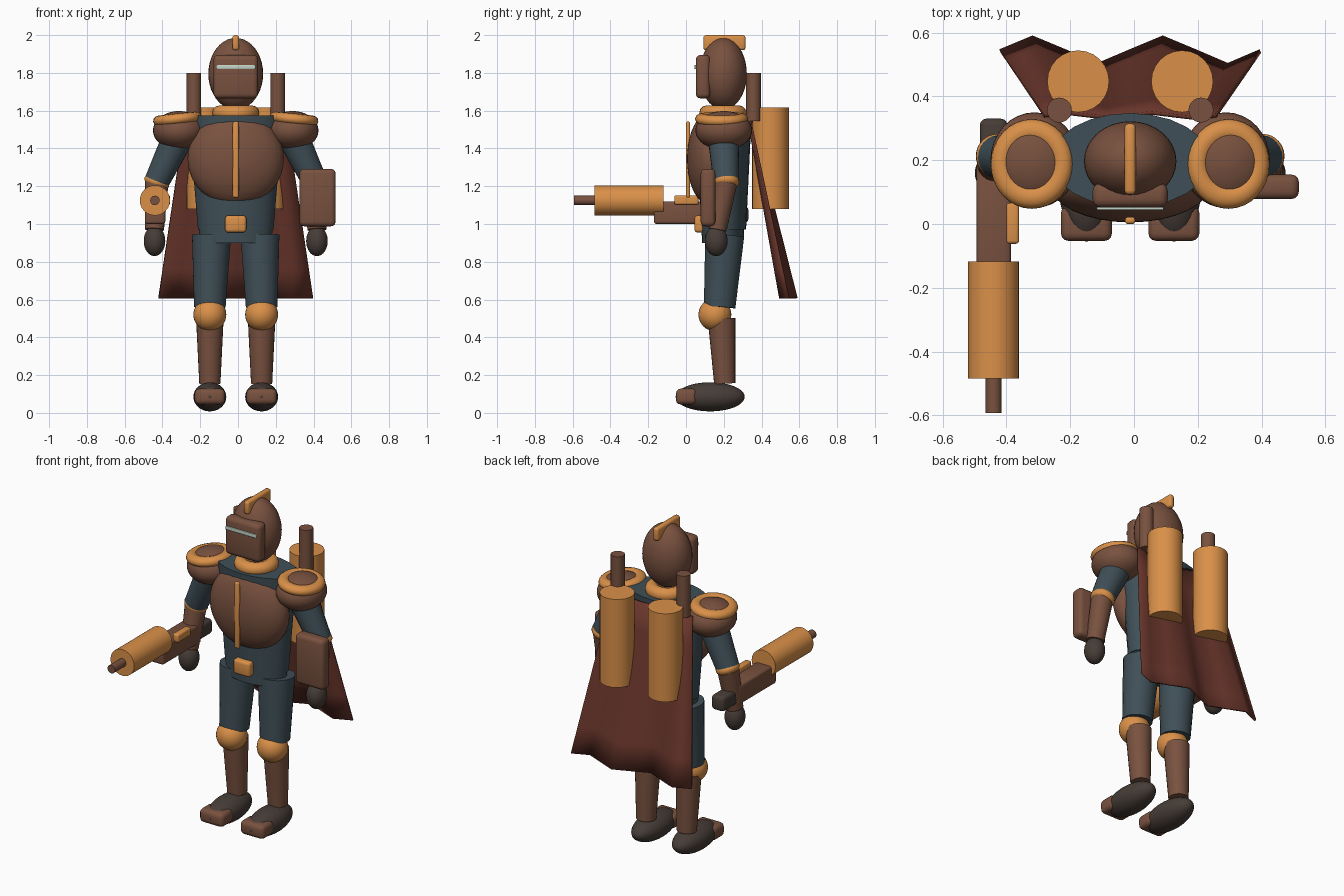
import bpy, bmesh, math
from mathutils import Vector, Matrix

if "Cube" in bpy.data.objects:
    bpy.data.objects.remove(bpy.data.objects["Cube"])

MID = -0.012  # body centre line


def material(name, rgb):
    m = bpy.data.materials.new(name)
    m.use_nodes = True
    m.diffuse_color = (*rgb, 1)
    m.node_tree.nodes["Principled BSDF"].inputs["Base Color"].default_value = (*rgb, 1)
    return m


brown = material("leather brown", (0.19, 0.083, 0.05))
gold = material("brass", (0.7, 0.28, 0.066))
teal = material("dark teal cloth", (0.05, 0.078, 0.095))
dark = material("charcoal", (0.062, 0.046, 0.038))
maroon = material("maroon cloth", (0.14, 0.036, 0.024))
pale = material("pale visor glow", (0.55, 0.65, 0.57))


def finish(name, bm, mat, angle=40):
    bmesh.ops.recalc_face_normals(bm, faces=bm.faces)
    mesh = bpy.data.meshes.new(name)
    bm.to_mesh(mesh)
    bm.free()
    mesh.materials.append(mat)
    ob = bpy.data.objects.new(name, mesh)
    bpy.context.collection.objects.link(ob)
    bpy.ops.object.select_all(action='DESELECT')
    ob.select_set(True)
    bpy.context.view_layer.objects.active = ob
    bpy.ops.object.shade_smooth_by_angle(angle=math.radians(angle))
    return ob


def ball(name, mat, centre, radii):
    bm = bmesh.new()
    bmesh.ops.create_uvsphere(bm, u_segments=32, v_segments=20, radius=1)
    bmesh.ops.transform(bm, verts=bm.verts, matrix=Matrix.Translation(centre) @ Matrix.Diagonal((*radii, 1)))
    return finish(name, bm, mat)


def box(name, mat, low, high, bevel=0.02):
    low, high = Vector(low), Vector(high)
    bm = bmesh.new()
    bmesh.ops.create_cube(bm, size=1)
    bmesh.ops.transform(bm, verts=bm.verts,
                        matrix=Matrix.Translation((low + high) / 2) @ Matrix.Diagonal((*(high - low), 1)))
    if bevel:
        bmesh.ops.bevel(bm, geom=bm.edges[:], offset=bevel, segments=3, profile=0.5, affect='EDGES')
    return finish(name, bm, mat)


def rod(name, mat, start, end, r1, r2, squash=1.0, sides=24):
    """Tapered cylinder between two points; squash scales its depth."""
    start, end = Vector(start), Vector(end)
    axis = end - start
    bm = bmesh.new()
    bmesh.ops.create_cone(bm, cap_ends=True, segments=sides, radius1=r1, radius2=r2, depth=axis.length)
    turn = Vector((0, 0, 1)).rotation_difference(axis).to_matrix().to_4x4()
    bmesh.ops.transform(bm, verts=bm.verts, matrix=Matrix.Translation((start + end) / 2) @ turn
                        @ Matrix.Diagonal((1, squash, 1, 1)))
    return finish(name, bm, mat)


def ring(name, mat, centre, major, minor, tilt=0.0, stretch=(1, 1, 1), n=32, k=12):
    """Torus lying flat, tilted about the depth axis."""
    bm = bmesh.new()
    rows = []
    for i in range(n):
        a = math.tau * i / n
        rows.append([bm.verts.new(((major + minor * math.cos(b)) * math.cos(a),
                                   (major + minor * math.cos(b)) * math.sin(a), minor * math.sin(b)))
                     for b in (math.tau * j / k for j in range(k))])
    for i in range(n):
        for j in range(k):
            p, q, s = rows[i], rows[(i + 1) % n], (j + 1) % k
            bm.faces.new((p[j], q[j], q[s], p[s]))
    bmesh.ops.transform(bm, verts=bm.verts, matrix=Matrix.Translation(centre)
                        @ Matrix.Rotation(tilt, 4, 'Y') @ Matrix.Diagonal((*stretch, 1)))
    return finish(name, bm, mat)


# Head
ball("helmet", brown, (MID, 0.197, 1.795), (0.145, 0.125, 0.19))
box("visor", brown, (MID - 0.118, 0.052, 1.665), (MID + 0.118, 0.128, 1.895), 0.025)
box("visor_slit", pale, (MID - 0.105, 0.044, 1.82), (MID + 0.105, 0.053, 1.842), 0.003)
box("crest", gold, (MID - 0.018, 0.092, 1.92), (MID + 0.018, 0.315, 2.0), 0.014)
ring("collar", gold, (MID, 0.195, 1.588), 0.085, 0.04)

# Torso
rod("torso", teal, (MID, 0.2, 0.97), (MID, 0.2, 1.575), 0.2, 0.25, 0.59)
rod("pelvis", teal, (MID, 0.195, 0.9), (MID, 0.195, 1.06), 0.19, 0.2, 0.58)
ball("chest_plate", brown, (MID, 0.13, 1.345), (0.255, 0.125, 0.247))
box("chest_ridge", gold, (MID - 0.016, 0.0, 1.14), (MID + 0.016, 0.022, 1.542), 0.009)
box("belt_buckle", gold, (MID - 0.056, 0.045, 0.955), (MID + 0.056, 0.1, 1.045), 0.016)

# Paired limbs, armour and back tanks
for s, side in ((1, "left"), (-1, "right")):
    def at(x, y, z):
        return (MID + s * x, y, z)

    rod(side + "_thigh", teal, at(0.128, 0.205, 0.94), at(0.137, 0.178, 0.56), 0.104, 0.084)
    ball(side + "_knee", gold, at(0.137, 0.153, 0.52), (0.087, 0.087, 0.087))
    rod(side + "_shin", brown, at(0.137, 0.188, 0.5), at(0.137, 0.205, 0.155), 0.073, 0.056)
    ball(side + "_boot", dark, at(0.137, 0.128, 0.085), (0.087, 0.183, 0.077))
    box(side + "_toe_cap", brown, at(0.137 - s * 0.08, -0.053, 0.045), at(0.137 + s * 0.08, 0.058, 0.128), 0.024) \
        if s > 0 else box(side + "_toe_cap", brown, (MID - 0.217, -0.053, 0.045), (MID - 0.057, 0.058, 0.128), 0.024)

    ball(side + "_pauldron", brown, at(0.3, 0.2, 1.495), (0.138, 0.15, 0.103))
    ring(side + "_pauldron_rim", gold, at(0.308, 0.188, 1.556), 0.096, 0.034, s * math.radians(6), (1, 1.08, 0.85))
    rod(side + "_upper_arm", teal, at(0.29, 0.197, 1.49), at(0.42, 0.212, 1.22), 0.086, 0.066)
    ring(side + "_elbow_band", gold, at(0.418, 0.213, 1.222), 0.042, 0.027, -s * math.radians(22))
    rod(side + "_forearm", brown, at(0.418, 0.21, 1.22), at(0.43, 0.165, 0.97), 0.062, 0.05)
    ball(side + "_hand", dark, at(0.43, 0.16, 0.91), (0.057, 0.06, 0.08))

    rod(side + "_tank", gold, at(0.163, 0.447, 1.08), at(0.163, 0.447, 1.617), 0.097, 0.097)
    rod(side + "_exhaust_pipe", brown, at(0.222, 0.357, 1.545), at(0.222, 0.357, 1.8), 0.039, 0.039)

# Arm shield on the left
box("arm_shield", brown, (0.325, 0.078, 0.988), (0.517, 0.155, 1.292), 0.024)

# Heavy gun on the right
GUN = -0.44
box("gun_body", brown, (GUN - 0.053, -0.17, 1.0), (GUN + 0.055, 0.2, 1.12), 0.014)
box("gun_stock", dark, (GUN - 0.043, 0.16, 1.005), (GUN + 0.043, 0.33, 1.095), 0.02)
rod("gun_casing", gold, (GUN, -0.118, 1.125), (GUN, -0.485, 1.125), 0.08, 0.08)
rod("gun_barrel", brown, (GUN, -0.47, 1.125), (GUN, -0.592, 1.125), 0.025, 0.025)
box("gun_side_plate", gold, (GUN + 0.04, -0.062, 1.102), (GUN + 0.08, 0.066, 1.152), 0.01)

# Pleated cape, flaring toward the hem
bm = bmesh.new()
COLS, ROWS = 8, 6
grid = []
for r in range(ROWS + 1):
    t = r / ROWS
    grid.append([bm.verts.new((MID + (i / COLS * 2 - 1) * (0.27 + 0.138 * t),
                               0.34 + 0.202 * t + (0.008 + 0.035 * t) * math.sin(i * math.pi / 2),
                               1.545 - 0.938 * t)) for i in range(COLS + 1)])
for r in range(ROWS):
    for i in range(COLS):
        bm.faces.new((grid[r][i], grid[r][i + 1], grid[r + 1][i + 1], grid[r + 1][i]))
cape = finish("cape", bm, maroon, 60)
thick = cape.modifiers.new("Thickness", 'SOLIDIFY')
thick.thickness = 0.012
thick.offset = 0
